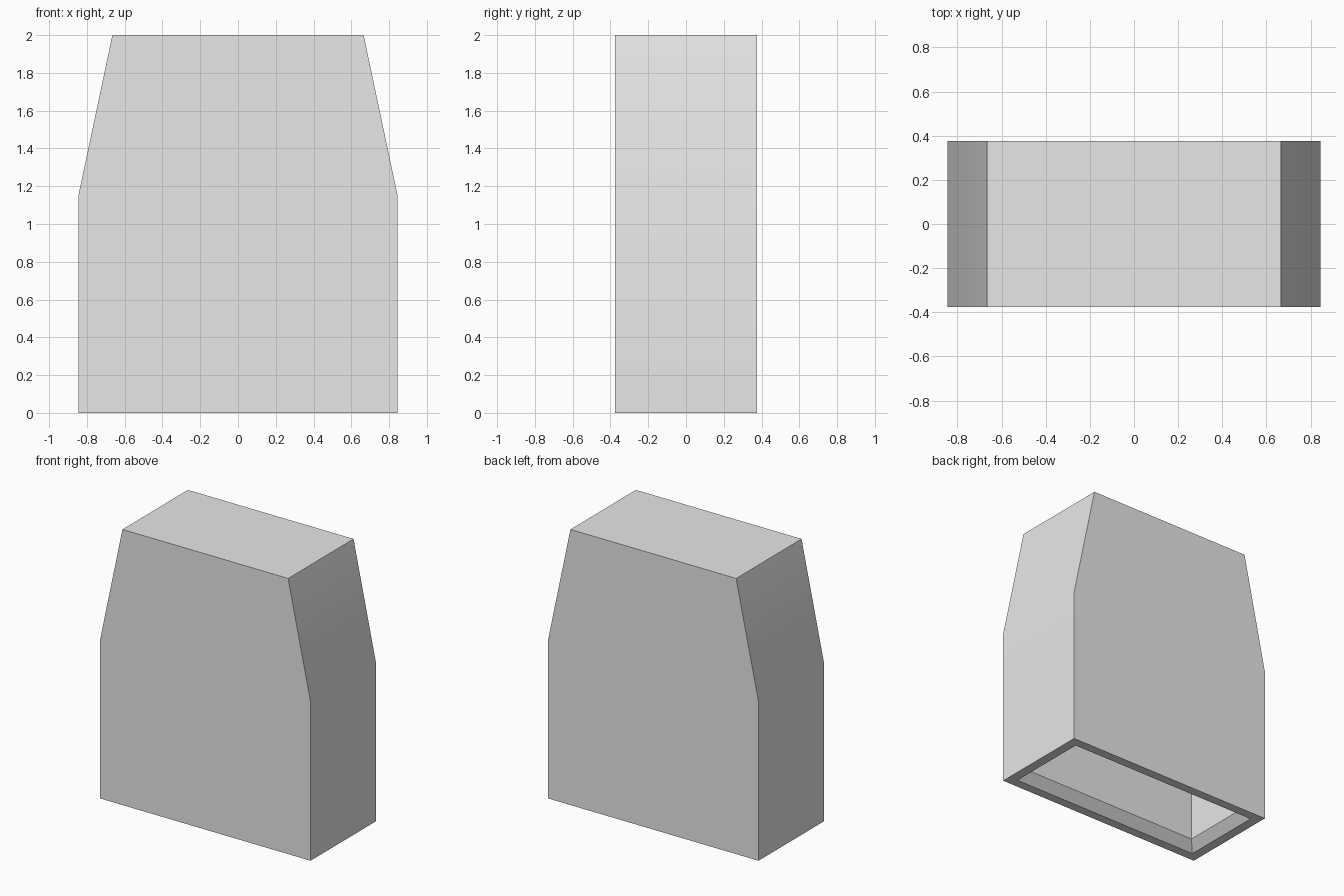
import bpy
import bmesh
import math

cube = bpy.data.objects.get("Cube")
if cube:
    bpy.data.objects.remove(cube, do_unlink=True)

# Plain grey material
grey = bpy.data.materials.new("light grey")
grey.use_nodes = True
colour = (0.8, 0.8, 0.8, 1.0)
grey.diffuse_color = colour
grey.node_tree.nodes["Principled BSDF"].inputs["Base Color"].default_value = colour

# Rectangular sections: half width, half depth, height
sections = [
    (0.56, 0.245, 1.87),    # cavity ceiling
    (0.715, 0.245, 1.14),   # cavity shoulder
    (0.715, 0.245, 0.065),  # top of the chamfered lip
    (0.775, 0.308, 0.0),    # mouth of the lip
    (0.845, 0.375, 0.0),    # outer bottom edge
    (0.845, 0.375, 1.15),   # outer shoulder
    (0.665, 0.375, 2.0),    # outer top
]
corners = [(-1, -1), (1, -1), (1, 1), (-1, 1)]

# Loft the sections into one hollow housing, open underneath
bm = bmesh.new()
rings = [[bm.verts.new((sx * w, sy * d, z)) for sx, sy in corners]
         for w, d, z in sections]
for low, high in zip(rings, rings[1:]):
    for i in range(4):
        j = (i + 1) % 4
        bm.faces.new((low[i], low[j], high[j], high[i]))
bm.faces.new(rings[0])
bm.faces.new(rings[-1])
bmesh.ops.recalc_face_normals(bm, faces=bm.faces)

mesh = bpy.data.meshes.new("hollow_housing")
bm.to_mesh(mesh)
bm.free()
mesh.materials.append(grey)
housing = bpy.data.objects.new("hollow_housing", mesh)
bpy.context.collection.objects.link(housing)

# Soften the shallow shoulder bend, keep the other edges sharp
bpy.ops.object.select_all(action='DESELECT')
housing.select_set(True)
bpy.context.view_layer.objects.active = housing
bpy.ops.object.shade_smooth_by_angle(angle=math.radians(30))
